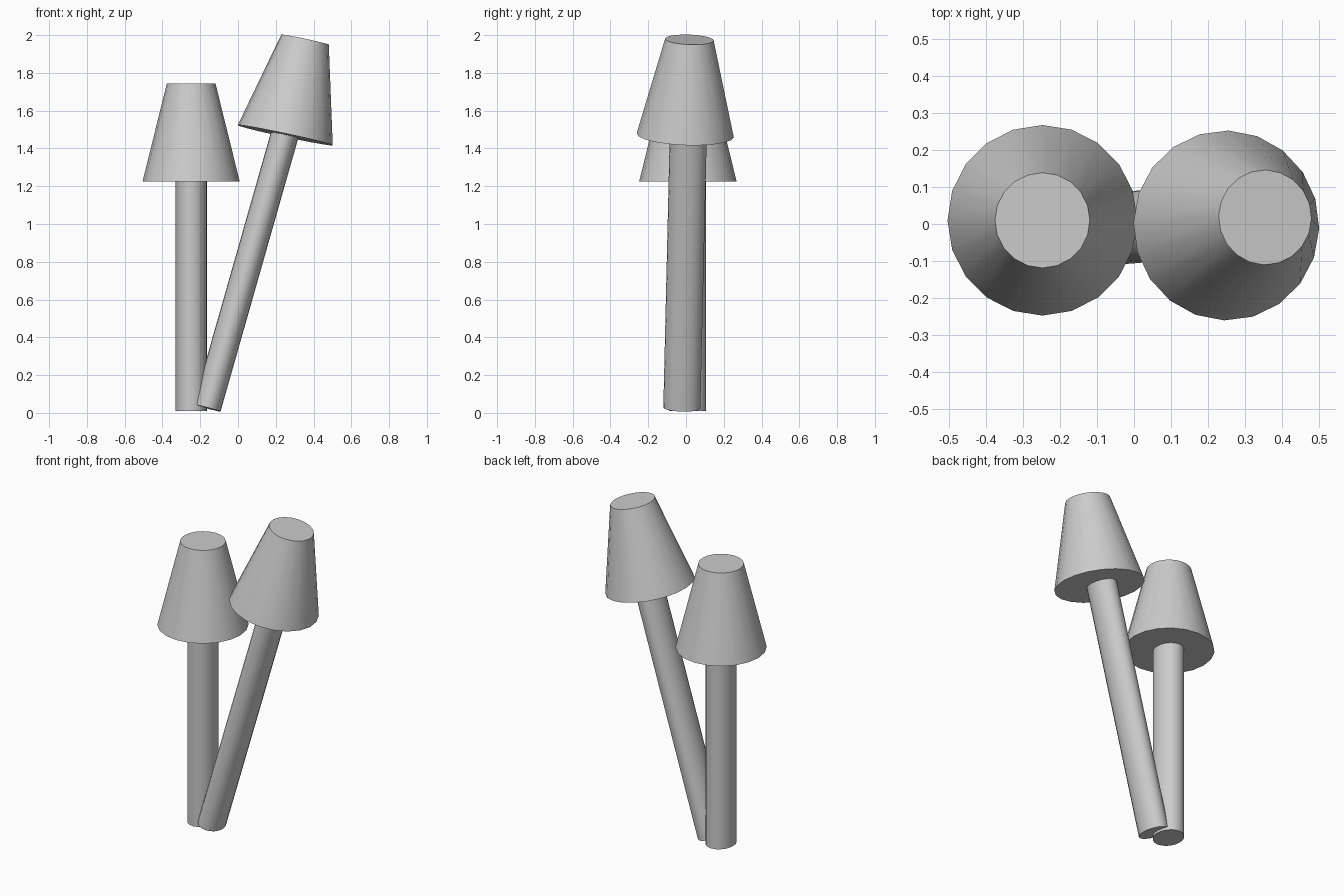
import bpy, bmesh, math
from mathutils import Vector, Matrix

if "Cube" in bpy.data.objects:
    bpy.data.objects.remove(bpy.data.objects["Cube"])

SIDES = 20


def frustum(name, base, top, u, v, taper=1.0):
    """Capped frustum from base to top; u and v are the base half-axes."""
    base, top, u, v = map(Vector, (base, top, u, v))
    mid, axis = (base + top) / 2, top - base
    bm = bmesh.new()
    bmesh.ops.create_cone(bm, cap_ends=True, segments=SIDES,
                          radius1=1.0, radius2=taper, depth=1.0)
    m = Matrix((u, v, axis)).transposed().to_4x4()
    m.translation = mid
    bm.transform(m)
    bmesh.ops.recalc_face_normals(bm, faces=bm.faces)
    mesh = bpy.data.meshes.new(name)
    bm.to_mesh(mesh)
    bm.free()
    ob = bpy.data.objects.new(name, mesh)
    bpy.context.collection.objects.link(ob)
    bpy.ops.object.select_all(action='DESELECT')
    ob.select_set(True)
    bpy.context.view_layer.objects.active = ob
    bpy.ops.object.shade_smooth_by_angle(angle=math.radians(30))
    return ob


# Upright mushroom
frustum("upright_stem", (-0.247, 0.008, 0.01), (-0.247, 0.008, 1.23),
        (0.083, 0, 0), (0, 0.098, 0))
frustum("upright_cap", (-0.248, 0.01, 1.226), (-0.248, 0.01, 1.745),
        (0.257, 0, 0), (0, 0.258, 0), 0.5)

# Leaning mushroom
frustum("leaning_stem", (-0.164, -0.022, 0.026), (0.248, 0.012, 1.475),
        (0.0715, -0.002, -0.019), (0, 0.098, -0.003))
frustum("leaning_cap", (0.25, -0.004, 1.47), (0.355, 0.018, 1.976),
        (0.2515, -0.008, -0.053), (0.006, 0.257, -0.011), 0.5)
